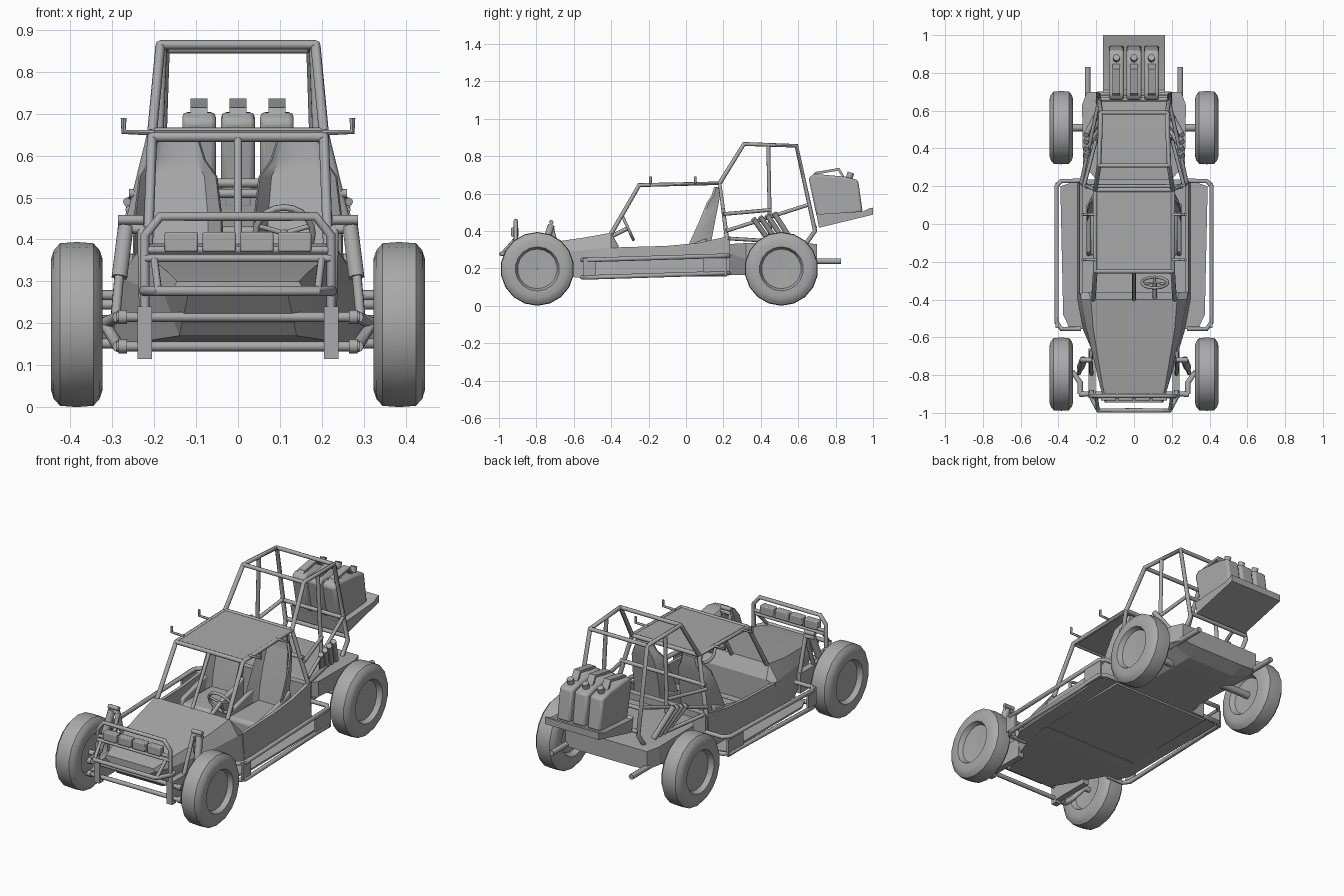
import bpy, bmesh, math
from mathutils import Vector, Matrix

if "Cube" in bpy.data.objects:
    bpy.data.objects.remove(bpy.data.objects["Cube"])

grey = bpy.data.materials.new("plain grey")
grey.diffuse_color = (0.4, 0.4, 0.4, 1)
grey.use_nodes = True
grey.node_tree.nodes["Principled BSDF"].inputs["Base Color"].default_value = grey.diffuse_color


def finish(ob, angle=50):
    ob.data.materials.clear()
    ob.data.materials.append(grey)
    bpy.ops.object.select_all(action='DESELECT')
    ob.select_set(True)
    bpy.context.view_layer.objects.active = ob
    bpy.ops.object.shade_smooth_by_angle(angle=math.radians(angle))
    return ob


def from_bm(name, bm, angle=35):
    bmesh.ops.recalc_face_normals(bm, faces=bm.faces)
    me = bpy.data.meshes.new(name)
    bm.to_mesh(me)
    bm.free()
    ob = bpy.data.objects.new(name, me)
    bpy.context.collection.objects.link(ob)
    return finish(ob, angle)


def tube(name, paths, r, mirror=True, closed=False):
    """Round bars along point paths, optionally mirrored in x."""
    cu = bpy.data.curves.new(name, 'CURVE')
    cu.dimensions = '3D'
    cu.bevel_depth = r
    cu.bevel_resolution = 2
    cu.use_fill_caps = True
    for s in ((1, -1) if mirror else (1,)):
        for path in paths:
            sp = cu.splines.new('POLY')
            sp.points.add(len(path) - 1)
            sp.use_cyclic_u = closed
            for p, c in zip(sp.points, path):
                p.co = (s * c[0], c[1], c[2], 1)
    ob = bpy.data.objects.new(name, cu)
    bpy.context.collection.objects.link(ob)
    bpy.ops.object.select_all(action='DESELECT')
    ob.select_set(True)
    bpy.context.view_layer.objects.active = ob
    bpy.ops.object.convert(target='MESH')
    return finish(bpy.context.view_layer.objects.active)


def loft(name, rings, angle=35, cyclic=False):
    """Skin closed rings of equal length and cap the ends."""
    bm = bmesh.new()
    vs = [[bm.verts.new(p) for p in ring] for ring in rings]
    n = len(vs[0])
    pairs = list(zip(vs, vs[1:])) + ([(vs[-1], vs[0])] if cyclic else [])
    for a, b in pairs:
        for i in range(n):
            bm.faces.new((a[i], a[(i + 1) % n], b[(i + 1) % n], b[i]))
    if not cyclic:
        bm.faces.new(vs[0])
        bm.faces.new(vs[-1])
    return from_bm(name, bm, angle)


def prism(name, yz, x0, x1, bevel=0):
    ob = loft(name, [[(x, y, z) for y, z in yz] for x in (x0, x1)])
    if bevel:
        m = ob.modifiers.new("soft edges", 'BEVEL')
        m.width, m.segments, m.limit_method = bevel, 2, 'ANGLE'
    return ob


def box(name, x, y, z, bevel=0):
    return prism(name, [(y[0], z[0]), (y[1], z[0]), (y[1], z[1]), (y[0], z[1])], x[0], x[1], bevel)


def sym(y, half):
    """Symmetric ring at y from right-half (x, z) points."""
    return [(x, y, z) for x, z in half] + [(-x, y, z) for x, z in reversed(half)]


# Nose and bonnet
loft("nose", [sym(-.945, [(.145, .30), (.155, .285), (.12, .265)]),
              sym(-.86, [(.165, .32), (.18, .28), (.14, .17)]),
              sym(-.56, [(.215, .362), (.25, .295), (.27, .15)]),
              sym(-.40, [(.228, .39), (.28, .31), (.30, .152)]),
              sym(-.36, [(.24, .32), (.285, .31), (.30, .152)])], 15)

# Open cabin tub, rear bulkhead
def tub(y, z):
    return sym(y, [(.27, .175), (.27, z), (.288, z), (.30, .155)])
loft("cabin_tub", [tub(-.37, .312), tub(-.1, .32), tub(.06, .335), tub(.22, .37)], 20)
box("rear_bulkhead", (-.285, .285), (.2, .235), (.165, .365))

# Side steps: floor plate and side rails
loft("floor_plate", [sym(-.555, [(.34, .16), (.34, .15)]), sym(-.48, [(.375, .162), (.375, .152)]),
                     sym(.2, [(.39, .178), (.39, .168)]), sym(.23, [(.30, .178), (.30, .168)])])
for name, z0 in (("lower_side_rail", .152), ("upper_side_rail", .245)):
    tube(name, [[(.28, -.555, z0), (.385, -.555, z0), (.41, -.52, z0),
                 (.41, .2, z0 + .022), (.385, .228, z0 + .022), (.28, .228, z0 + .022)]], .012)
for s in (-1, 1):
    for n, y0, y1 in (("front", -.55, -.48), ("rear", .09, .22)):
        box(n + "_rail_plate", (s * .403, s * .415), (y0, y1), (.16, .255))

# Engine housing, rear axle and exhausts
loft("engine_housing", [sym(y, [(x, zt), (x, zm), (xb, zb)]) for y, x, zt, zm, xb, zb in
                        ((.235, .2, .33, .28, .2, .165), (.32, .27, .335, .25, .18, .165),
                         (.63, .275, .335, .235, .15, .19), (.70, .25, .33, .23, .15, .225))], 15)
tube("rear_axle", [[(0, .51, .2), (.37, .51, .2)]], .02)
tube("exhaust_pipe", [[(.245, .58, .238), (.245, .83, .238)]], .015)
tube("intake_stacks", [[(.20, .45 + .04 * i, .34), (.255, .36 + .037 * i, .465 + .01 * i)]
                       for i in range(4)], .015)

# Wheels, turned from one profile
prof = [(-.03, .001), (-.035, .10), (-.061, .115), (-.062, .155), (-.055, .177), (-.04, .194),
        (0, .197), (.04, .194), (.055, .177), (.062, .155), (.061, .118), (.035, .106), (.03, .001)]
N = 18
for wname, wy in (("front_wheel", -.795), ("rear_wheel", .51)):
    for s in (-1, 1):
        loft(wname, [[(s * (.385 + o), wy + r * math.sin(2 * math.pi * k / N),
                       .197 + r * math.cos(2 * math.pi * k / N)) for o, r in prof]
                     for k in range(N)], 40, cyclic=True)

# Front suspension
tube("front_beams", [[(-.29, -.9, z), (.29, -.9, z)] for z in (.145, .215)], .012, mirror=False)
tube("beam_knuckles", [[(x, -.9, z), (x + .02, -.9, z)] for x in (.265,) for z in (.145, .215)], .017)
tube("front_arms", [[(.285, -.9, z), (.285, -.84, z), (.32, -.79, .2), (.36, -.79, .2)]
                    for z in (.145, .215)], .015)
for s in (-1, 1):
    box("frame_horn", (s * .205, s * .24), (-.91, -.66), (.13, .24))
    box("beam_bracket", (s * .205, s * .24), (-.92, -.885), (.115, .24))
tube("shock_tower", [[(.225, -.67, .22), (.23, -.72, .43)], [(.225, -.8, .22), (.23, -.72, .43)]], .011)
tube("tower_caps", [[(.225, -.72, z), (.287, -.72, z)] for z in (.425, .447)], .012)
tube("shock_body", [[(.268, -.72, .43), (.283, -.76, .31)]], .02)
tube("shock_rod", [[(.283, -.76, .32), (.292, -.79, .22)]], .012)

# Front bumper with lamp row
tube("bumper_hoop", [[(0, -.91, .455), (.185, -.91, .455), (.222, -.91, .41), (.222, -.91, .2)]], .011)
tube("bumper_bars", [[(0, -.915, .355), (.222, -.915, .355)], [(0, -.91, .375), (.215, -.91, .375)]], .009)
tube("bumper_nose_bar", [[(0, -.987, .277), (.19, -.987, .277), (.225, -.92, .277), (.225, -.88, .277)]], .012)
tube("bumper_stays", [[(.19, -.985, .277), (.2, -.915, .355)]], .009)
for i in range(4):
    x = -.135 + .09 * i
    box("bumper_lamp", (x - .04, x + .04), (-.935, -.895), (.37, .418), .005)

# Cabin frame and roof
tube("windscreen_posts", [[(.215, -.40, .385), (.205, -.25, .645), (.205, .18, .655), (.28, .22, .35)]], .012)
tube("windscreen_centre", [[(0, -.40, .385), (0, -.25, .645)]], .01, mirror=False)
tube("roof_cross_bars", [[(-.205, -.25, .645), (.205, -.25, .645)],
                         [(-.205, .18, .655), (.205, .18, .655)]], .012, mirror=False)
prism("roof_panel", [(-.25, .64), (.18, .65), (.18, .66), (-.25, .65)], -.205, .205)
tube("roof_hooks", [[(.2, y, .655), (.273, y, .657), (.273, y, .69)] for y in (-.19, .05)], .007)

# Rear cage
tube("rear_cage_rails", [[(.205, .18, .655), (.185, .31, .865), (.175, .59, .855), (.19, .69, .40),
                          (.19, .64, .33)]], .012)
tube("rear_cage_posts", [[(.18, .44, .86), (.2, .45, .34)]], .011)
tube("rear_cage_braces", [[(.28, .215, .40), (.185, .655, .54)], [(.265, .2, .49), (.2, .45, .512)],
                          [(.27, .22, .36), (.19, .55, .34)]], .01)
tube("rear_cage_cross_bars", [[(-x, y, z), (x, y, z)] for x, y, z in
                              ((.185, .31, .865), (.175, .59, .855), (.185, .66, .535),
                               (.19, .69, .42), (.26, .2, .51))], .011, mirror=False)

# Rear rack and fuel cans
prism("rear_rack", [(.695, .50), (.711, .417), (1.0, .487), (1.0, .524), (.985, .523), (.95, .505), (.71, .49)],
      -.165, .165)
for i in (-1, 0, 1):
    c = i * .093
    prism("fuel_can", [(.70, .47), (.945, .50), (.92, .672), (.85, .69), (.685, .705), (.655, .685)],
          c - .04, c + .04, .012)
    prism("fuel_can_handle", [(.67, .69), (.69, .715), (.82, .737), (.85, .685), (.84, .68),
                              (.813, .722), (.7, .703), (.68, .685)], c - .02, c + .02)
    tube("fuel_can_cap", [[(c, .87, .675), (c, .882, .712)]], .018, mirror=False)

# Bucket seats: wrapped back plus cushion
for s in (-1, 1):
    rings = []
    for z, y, w, f in ((.22, .09, .1, .10), (.34, .11, .105, .09), (.45, .13, .102, .06),
                       (.55, .15, .09, .04), (.59, .157, .062, .02), (.635, .158, .048, .008)):
        arc = [(-w, y - f), (-w * .7, y - .2 * f), (w * .7, y - .2 * f), (w, y - f)]
        back = [(w + .004, y - f + .012), (w * .75, y + .025), (-w * .75, y + .025), (-w - .004, y - f + .012)]
        rings.append([(s * .143 + a, b, z) for a, b in arc + back])
    loft("seat_back", rings, 40)
    box("seat_cushion", (s * .143 - .09, s * .143 + .09), (-.17, .1), (.175, .27), .02)
    for k in (-1, 1):
        x = s * .143 + k * .097
        prism("seat_bolster", [(-.17, .18), (.1, .18), (.11, .36), (.03, .33), (-.15, .285)],
              x - .012, x + .012, .008)

# Steering wheel and column
centre = Vector((.11, -.31, .415))
u, v = Vector((1, 0, 0)), Vector((0, -.42, .907))
def rim(a): return centre + .068 * (math.cos(a) * u + math.sin(a) * v)
tube("steering_wheel", [[rim(2 * math.pi * k / 20) for k in range(20)]], .008, mirror=False, closed=True)
tube("steering_spokes", [[centre, rim(a)] for a in (.3, math.pi - .3, 1.5 * math.pi)], .006, mirror=False)
tube("steering_column", [[centre, (.11, -.41, .365)]], .011, mirror=False)
